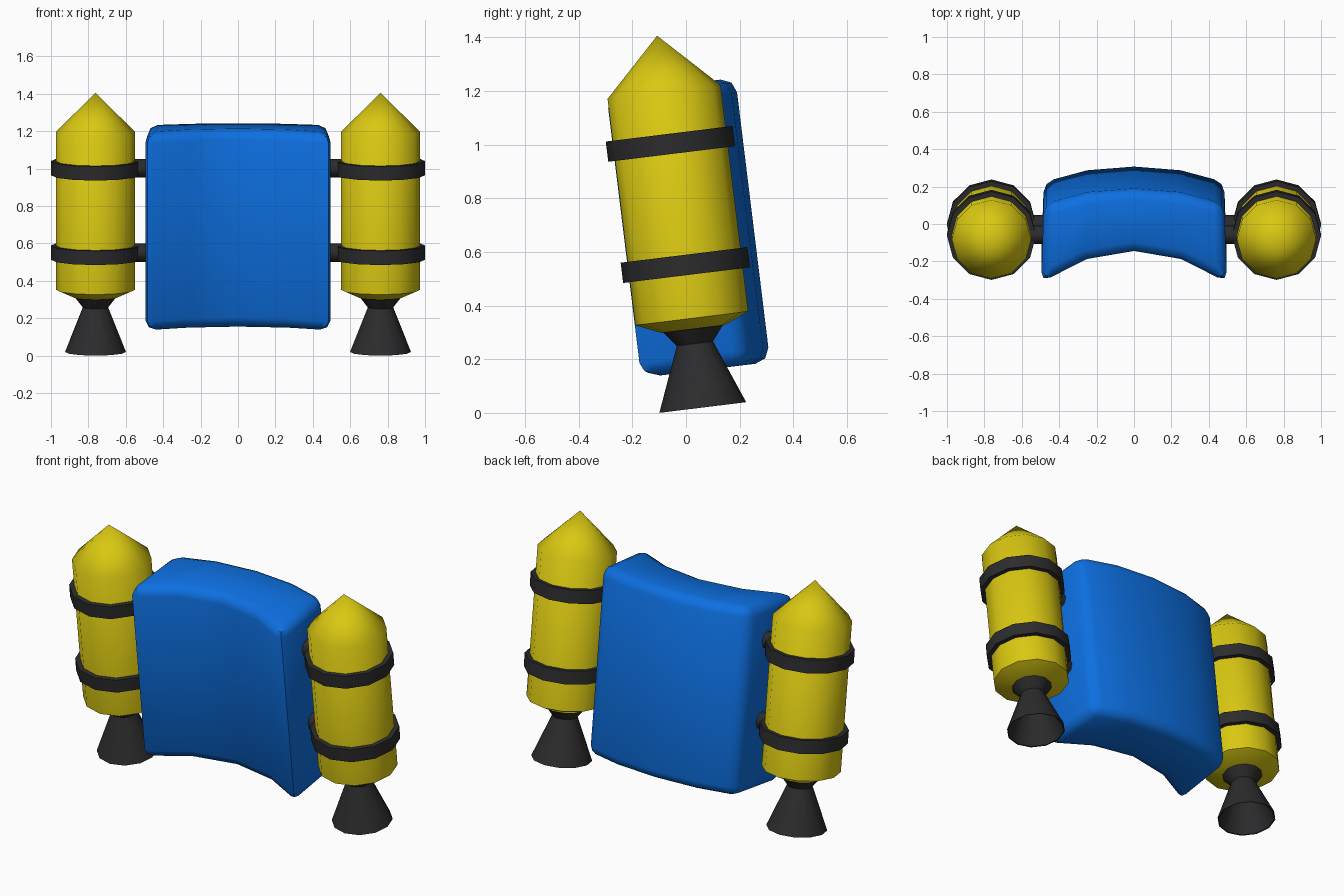
import bpy, bmesh, math
from mathutils import Matrix

if "Cube" in bpy.data.objects:
    bpy.data.objects.remove(bpy.data.objects["Cube"])

# Everything is built upright, then leaned 7 degrees forward
LEAN = Matrix.Translation((0, 0.0625, 0.02)) @ Matrix.Rotation(math.radians(7), 4, 'X')
SIDES = 12
TANK_X = 0.762


def material(name, color):
    m = bpy.data.materials.new(name)
    m.diffuse_color = (*color, 1)
    m.use_nodes = True
    m.node_tree.nodes["Principled BSDF"].inputs["Base Color"].default_value = m.diffuse_color
    return m


BLUE = material("blue", (0.004, 0.16, 0.75))
YELLOW = material("yellow", (0.70, 0.58, 0.006))
DARK = material("dark", (0.025, 0.025, 0.027))


def finish(name, bm, mat, angle):
    bmesh.ops.recalc_face_normals(bm, faces=bm.faces)
    me = bpy.data.meshes.new(name)
    bm.to_mesh(me)
    bm.free()
    me.materials.append(mat)
    me.shade_smooth()
    me.set_sharp_from_angle(angle=math.radians(angle))
    ob = bpy.data.objects.new(name, me)
    ob.matrix_world = LEAN
    bpy.context.collection.objects.link(ob)
    return ob


def lathe(name, profile, x, mat, angle):
    """Revolve (radius, height) points; radius 0 closes to a point."""
    bm = bmesh.new()
    rings = []
    for r, z in profile:
        n = SIDES if r > 0 else 1
        rings.append([bm.verts.new((x + r * math.cos(2 * math.pi * i / SIDES),
                                    r * math.sin(2 * math.pi * i / SIDES), z))
                      for i in range(n)])
    for a, b in zip(rings, rings[1:]):
        for i in range(SIDES):
            j = (i + 1) % SIDES
            quad = [a[i % len(a)], a[j % len(a)], b[j % len(b)], b[i % len(b)]]
            bm.faces.new(list(dict.fromkeys(quad)))
    return finish(name, bm, mat, angle)


# Curved back pack: arc cross-section extruded upwards, outer edges bevelled
half_back = [(0, 0.27), (0.25, 0.25), (0.482, 0.187)]
half_front = [(0.497, -0.235), (0.25, -0.11), (0, -0.067)]
right = half_back + half_front
outline = right + [(-x, y) for x, y in reversed(right) if x > 0]
bm = bmesh.new()
base = bm.faces.new([bm.verts.new((x, y, 0.138)) for x, y in outline])
ext = bmesh.ops.extrude_face_region(bm, geom=[base], use_keep_orig=True)
for v in ext["geom"]:
    if isinstance(v, bmesh.types.BMVert):
        v.co.z = 1.205
bmesh.ops.recalc_face_normals(bm, faces=bm.faces)
edges = [e for e in bm.edges if e.calc_face_angle(0) > math.radians(45)]
bmesh.ops.bevel(bm, geom=edges, offset=0.055, segments=2, profile=0.5, affect='EDGES')
finish("back_pack", bm, BLUE, 50)

for side, s in (("left", -1), ("right", 1)):
    x = s * TANK_X
    # Fuel tank with pointed nose and chamfered base
    lathe(side + "_tank", [(0, 0.295), (0.12, 0.295), (0.212, 0.335),
                           (0.212, 1.185), (0, 1.396)], x, YELLOW, 50)
    # Hollow flared nozzle
    lathe(side + "_nozzle", [(0.115, 0.30), (0.068, 0.24), (0.163, 0),
                             (0.157, 0.002), (0.06, 0.235), (0, 0.235)], x, DARK, 40)
    for level, z in (("lower", 0.535), ("upper", 0.99)):
        # Strap around the tank
        lathe(f"{side}_{level}_strap", [(0, z - 0.038), (0.238, z - 0.038),
                                        (0.238, z + 0.038), (0, z + 0.038)], x, DARK, 35)
        # Short rod joining strap and pack
        bm = bmesh.new()
        bmesh.ops.create_cone(bm, cap_ends=True, segments=8, radius1=0.05, radius2=0.05,
                              depth=0.16, matrix=Matrix.Translation((s * 0.51, 0, z))
                              @ Matrix.Rotation(math.pi / 2, 4, 'Y'))
        finish(f"{side}_{level}_connector", bm, DARK, 50)
